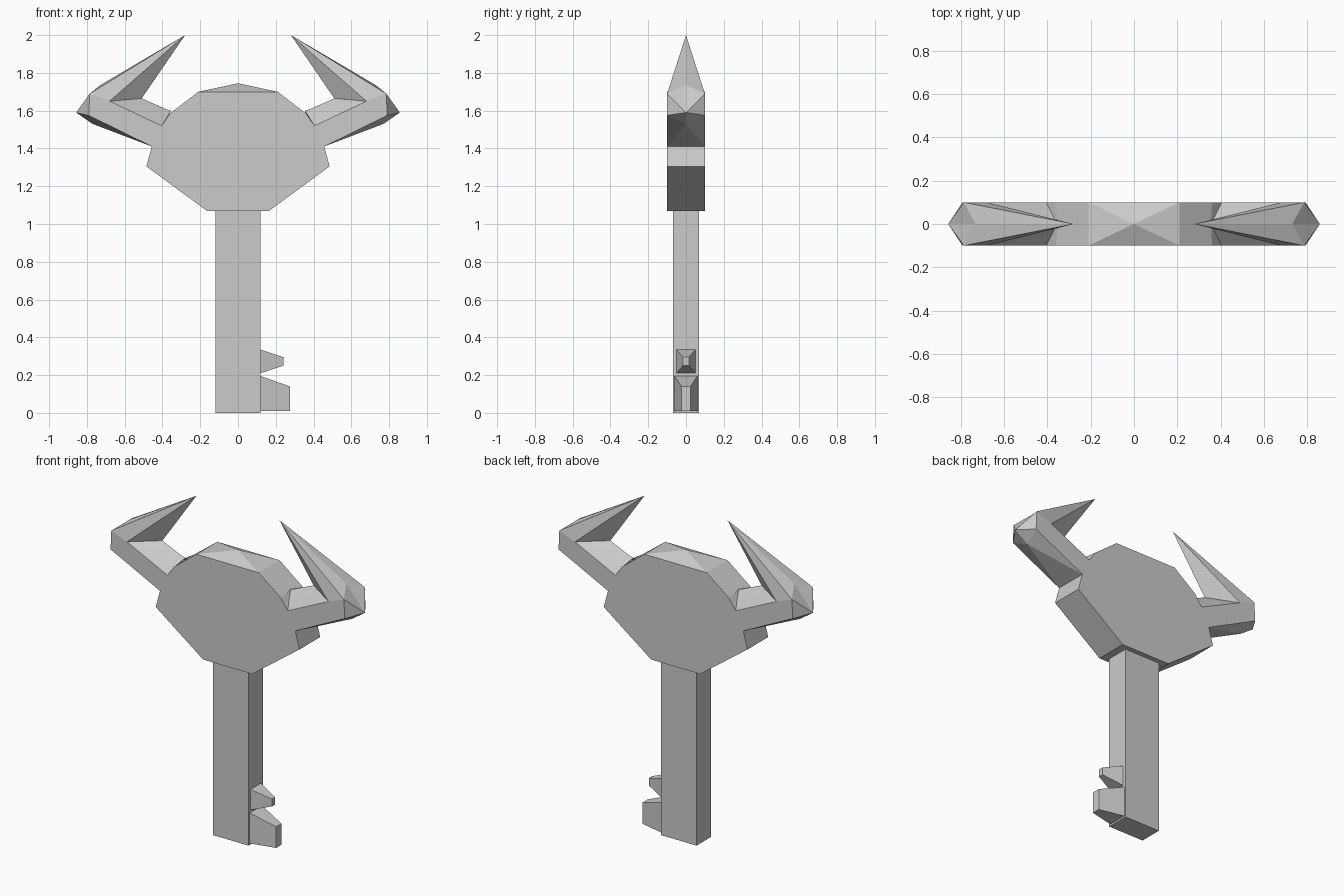
import bpy, bmesh

if "Cube" in bpy.data.objects:
    bpy.data.objects.remove(bpy.data.objects["Cube"])


def make_object(name, bm):
    mesh = bpy.data.meshes.new(name)
    bm.to_mesh(mesh)
    bm.free()
    obj = bpy.data.objects.new(name, mesh)
    bpy.context.collection.objects.link(obj)
    return obj


def frustum(name, x0, x1, y0, y1, za, zb):
    # Block along x: half widths y0/y1 and z ranges za/zb at each end
    bm = bmesh.new()
    ends = []
    for x, y, (lo, hi) in ((x0, y0, za), (x1, y1, zb)):
        ends.append([bm.verts.new(p) for p in
                     ((x, -y, lo), (x, y, lo), (x, y, hi), (x, -y, hi))])
    a, b = ends
    bm.faces.new(a)
    bm.faces.new(b)
    for i in range(4):
        j = (i + 1) % 4
        bm.faces.new((a[i], a[j], b[j], b[i]))
    bmesh.ops.recalc_face_normals(bm, faces=bm.faces)
    return make_object(name, bm)


# Shaft and the two bit teeth
frustum("shaft", -0.12, 0.12, 0.07, 0.07, (0, 1.075), (0, 1.075))
frustum("lower_tooth", 0.12, 0.275, 0.06, 0.025, (0.01, 0.195), (0.01, 0.14))
frustum("upper_tooth", 0.12, 0.24, 0.05, 0.015, (0.21, 0.335), (0.25, 0.295))

# Head plate: mirrored profile, extruded, with a low pyramid on top
half = [(0.165, 1.07), (0.485, 1.305), (0.455, 1.415),
        (0.405, 1.52), (0.36, 1.585), (0.21, 1.70)]
profile = half + [(-x, z) for x, z in reversed(half)]
bm = bmesh.new()
face = bm.faces.new([bm.verts.new((x, -0.1, z)) for x, z in profile])
ext = bmesh.ops.extrude_face_region(bm, geom=[face], use_keep_orig=True)
bmesh.ops.translate(bm, vec=(0, 0.2, 0),
                    verts=[v for v in ext["geom"] if isinstance(v, bmesh.types.BMVert)])
top = [f for f in bm.faces if all(v.co.z > 1.69 for v in f.verts)]
apex = bmesh.ops.poke(bm, faces=top)["verts"][0]
apex.co.z = 1.745
bmesh.ops.recalc_face_normals(bm, faces=bm.faces)
make_object("head", bm)

# Horns: strip of (outer ridge, outer edge, inner edge, inner ridge) stations
D = 0.1
inner = [(0.68, -D, 1.65), (0.51, 0, 1.665)]
tip = (0.28, 0, 2.0)
stations = [
    [(0.40, 0, 1.42), (0.40, -0.095, 1.42), (0.36, -0.098, 1.585), (0.355, 0, 1.60)],
    [(0.455, 0, 1.41), (0.455, -D, 1.41), (0.405, -D, 1.52), (0.385, 0, 1.61)],
    [(0.77, 0, 1.53), (0.79, -D, 1.575)] + inner,
    [(0.857, 0, 1.59), (0.79, -D, 1.575)] + inner,
    [(0.857, 0, 1.59), (0.785, -D, 1.69)] + inner,
    [(0.73, 0, 1.735), (0.785, -D, 1.69)] + inner,
    [tip] * 4,
]
bm = bmesh.new()
verts = {}
for p in sum(stations, []):
    if p not in verts:
        verts[p] = bm.verts.new(p)
for a, b in zip(stations, stations[1:]):
    for i in range(3):
        loop = list(dict.fromkeys((b[i], b[i + 1], a[i + 1], a[i])))
        if len(loop) > 2:
            bm.faces.new([verts[p] for p in loop])
# Front cheek of the bend, where the inner edge stays put
bmesh.ops.triangulate(bm, faces=bm.faces, quad_method='FIXED')
horns = make_object("horns", bm)
mirror = horns.modifiers.new("mirror", 'MIRROR')
mirror.use_axis = (True, True, False)
mirror.use_clip = True
mirror.merge_threshold = 0.001
